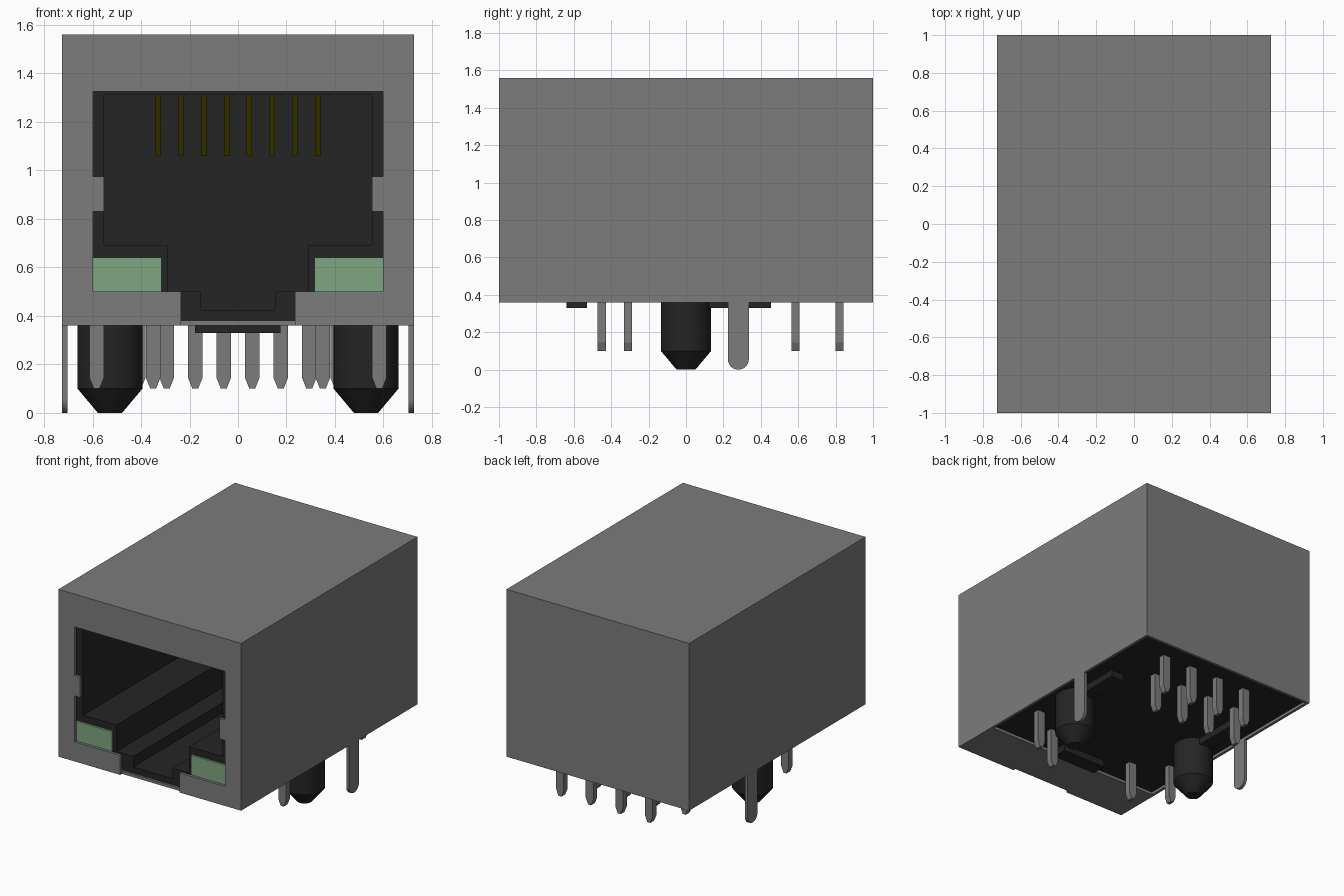
import bpy, bmesh, math
from mathutils import Matrix

if "Cube" in bpy.data.objects:
    bpy.data.objects.remove(bpy.data.objects["Cube"])


def material(name, rgb):
    m = bpy.data.materials.new(name)
    m.use_nodes = True
    m.diffuse_color = (*rgb, 1)
    m.node_tree.nodes["Principled BSDF"].inputs["Base Color"].default_value = (*rgb, 1)
    return m


METAL = material("grey metal", (0.2, 0.2, 0.2))
PLASTIC = material("black plastic", (0.018, 0.018, 0.018))
GREEN = material("green lamp", (0.205, 0.39, 0.215))
GOLD = material("gold contact", (0.22, 0.21, 0.0))


def finish(name, bm, mat):
    bmesh.ops.recalc_face_normals(bm, faces=bm.faces)
    me = bpy.data.meshes.new(name)
    bm.to_mesh(me)
    bm.free()
    me.materials.append(mat)
    ob = bpy.data.objects.new(name, me)
    bpy.context.collection.objects.link(ob)
    return ob


def prism(name, profile, lo, hi, mat, axis="Y", mirror=False):
    """Extrude an (x, z) profile along y, or a (y, z) profile along x.
    Mirrored profiles are halves that are joined at x = 0."""
    bm = bmesh.new()

    def ring(d):
        return [bm.verts.new((u, d, z) if axis == "Y" else (d, u, z)) for u, z in profile]

    a, b = ring(lo), ring(hi)
    bm.faces.new(a)
    bm.faces.new(b[::-1])
    n = len(profile)
    for i in range(n):
        j = (i + 1) % n
        if mirror and profile[i][0] == 0 and profile[j][0] == 0:
            continue                      # leave the centre seam open
        bm.faces.new((a[i], b[i], b[j], a[j]))
    if mirror:
        bmesh.ops.mirror(bm, geom=bm.verts[:] + bm.edges[:] + bm.faces[:],
                         matrix=Matrix(), axis="X", merge_dist=1e-4)
    return finish(name, bm, mat)


def box(name, x0, x1, y0, y1, z0, z1, mat):
    return prism(name, [(x0, z0), (x1, z0), (x1, z1), (x0, z1)], y0, y1, mat)


# Metal shell: front panel with the socket opening, wrap, back and bottom fold
prism("front_panel", [(.235, .36), (.725, .36), (.725, 1.56), (0, 1.56), (0, 1.325),
                      (.597, 1.325), (.597, .975), (.553, .975), (.553, .83),
                      (.597, .83), (.597, .5), (.235, .5)],
      -1, -.98, METAL, mirror=True)
prism("shell_wrap", [(.725, .36), (.725, 1.56), (0, 1.56), (0, 1.54), (.705, 1.54), (.705, .36)],
      -.98, .98, METAL, mirror=True)
box("back_panel", -.725, .725, .98, 1, .36, 1.56, METAL)
box("bottom_fold", -.705, .705, -.98, -.65, .36, .38, METAL)

# Plastic housing: stepped socket tunnel and the solid rear block
prism("socket_housing", [(0, .38), (.705, .38), (.705, 1.54), (0, 1.54), (0, 1.31),
                         (.553, 1.31), (.553, .69), (.288, .69), (.288, .5),
                         (.155, .5), (.155, .425), (0, .425)],
      -.965, .35, PLASTIC, mirror=True)
box("rear_block", -.705, .705, .35, .98, .38, 1.54, PLASTIC)
box("front_standoff", -.178, .176, -.64, -.53, .33, .39, PLASTIC)

# Sloping spring contacts
for i in range(8):
    x = (i - 3.5) * .094
    prism(f"contact_{i + 1}", [(-.55, 1.31), (.2, 1.06), (.2, 1.085), (-.475, 1.31)],
          x - .011, x + .011, GOLD, axis="X")


def pin(name, x, y):
    w, t = .03, .012
    prism(name, [(x - t, .1), (x + t, .1), (x + w, .145), (x + w, .39),
                 (x - w, .39), (x - w, .145)], y - .022, y + .022, METAL)


# Parts in left and right pairs
for side, s in (("left", 1), ("right", -1)):
    x0, x1 = sorted((s * .315, s * .597))
    box(f"{side}_lamp", x0, x1, -.98, -.9, .5, .64, GREEN)

    # Locating peg with a tapered tip
    bm = bmesh.new()
    for r1, r2, z0, z1 in ((.05, .134, 0, .1), (.134, .134, .1, .39)):
        bmesh.ops.create_cone(bm, cap_ends=False, segments=40, radius1=r1, radius2=r2,
                              depth=z1 - z0, matrix=Matrix.Translation((s * .528, 0, (z0 + z1) / 2)))
    bmesh.ops.remove_doubles(bm, verts=bm.verts, dist=1e-4)
    bmesh.ops.holes_fill(bm, edges=[e for e in bm.edges if e.is_boundary])
    peg = finish(f"{side}_peg", bm, PLASTIC)
    bpy.ops.object.select_all(action="DESELECT")
    peg.select_set(True)
    bpy.context.view_layer.objects.active = peg
    bpy.ops.object.shade_smooth_by_angle(angle=math.radians(30))

    x0, x1 = sorted((s * .48, s * .58))
    box(f"{side}_standoff", x0, x1, .1, .455, .33, .39, PLASTIC)

    # Shell tab with a rounded end
    arc = [(.28 + .056 * math.cos(a), .056 + .056 * math.sin(a))
           for a in (math.pi + math.pi * k / 14 for k in range(15))]
    x0, x1 = sorted((s * .703, s * .725))
    prism(f"{side}_shell_tab", arc + [(.336, .37), (.224, .37)], x0, x1, METAL, axis="X")

    # Lamp pins
    pin(f"{side}_outer_lamp_pin", s * .583, -.31)
    pin(f"{side}_inner_lamp_pin", s * .35, -.45)

# Two staggered rows of signal pins
for i in range(8):
    pin(f"signal_pin_{i + 1}", (i - 3.5) * .1175, .82 if i % 2 else .585)
